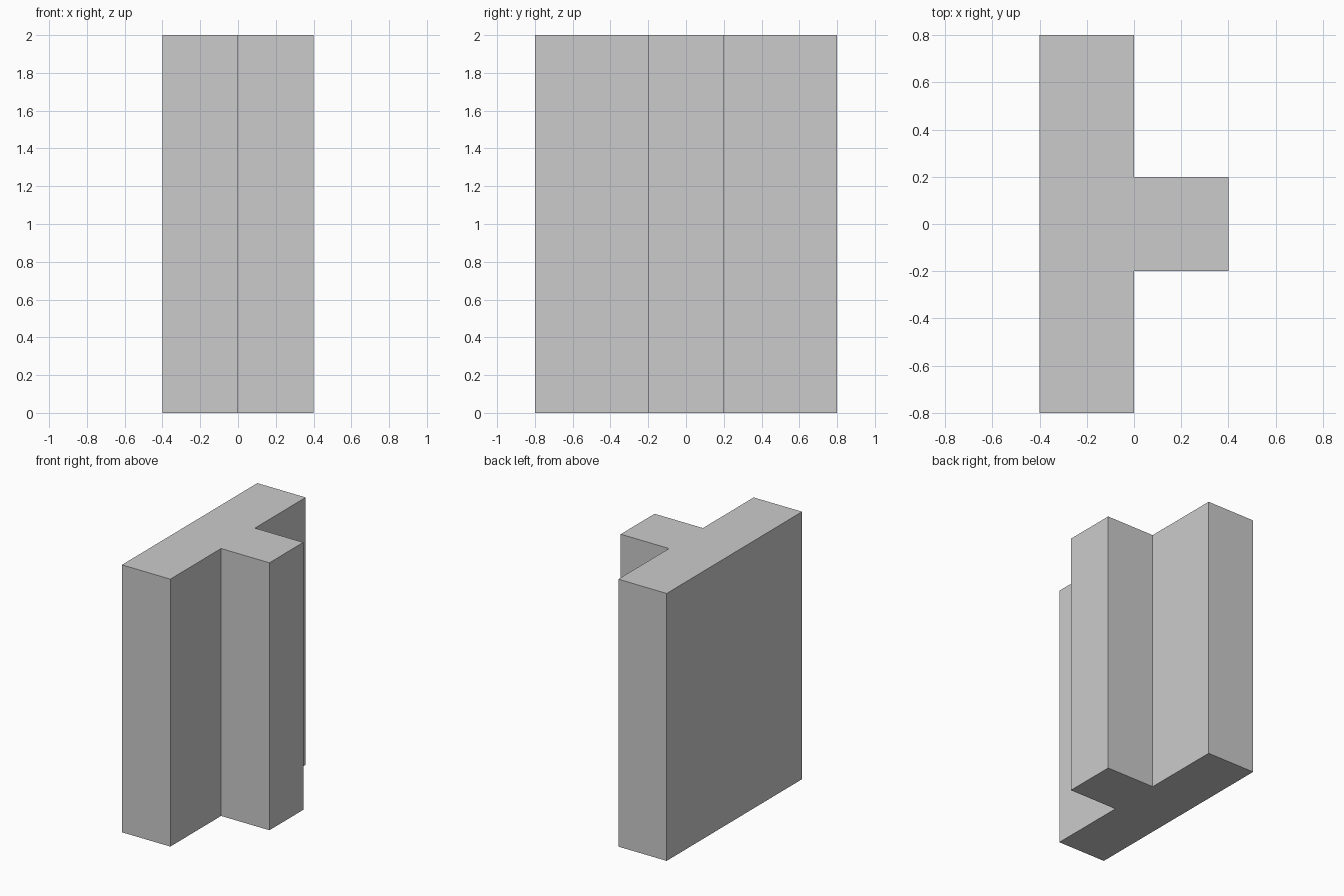
import bpy, bmesh

if "Cube" in bpy.data.objects:
    bpy.data.objects.remove(bpy.data.objects["Cube"])

# T-shaped cross-section, counter-clockwise seen from above
HEIGHT = 2.0
half = [(0.0, 0.8), (0.0, 0.2), (0.4, 0.2)]
profile = [(-0.4, -0.8)] + [(x, -y) for x, y in half] + half[::-1] + [(-0.4, 0.8)]

# Extrude the profile straight up into a closed column
bm = bmesh.new()
base = bm.faces.new([bm.verts.new((x, y, 0)) for x, y in profile])
top = bmesh.ops.extrude_face_region(bm, geom=[base], use_keep_orig=True)
verts = [g for g in top["geom"] if isinstance(g, bmesh.types.BMVert)]
bmesh.ops.translate(bm, verts=verts, vec=(0, 0, HEIGHT))
bmesh.ops.recalc_face_normals(bm, faces=bm.faces)

mesh = bpy.data.meshes.new("t_column")
bm.to_mesh(mesh)
bm.free()
bpy.context.collection.objects.link(bpy.data.objects.new("t_column", mesh))
